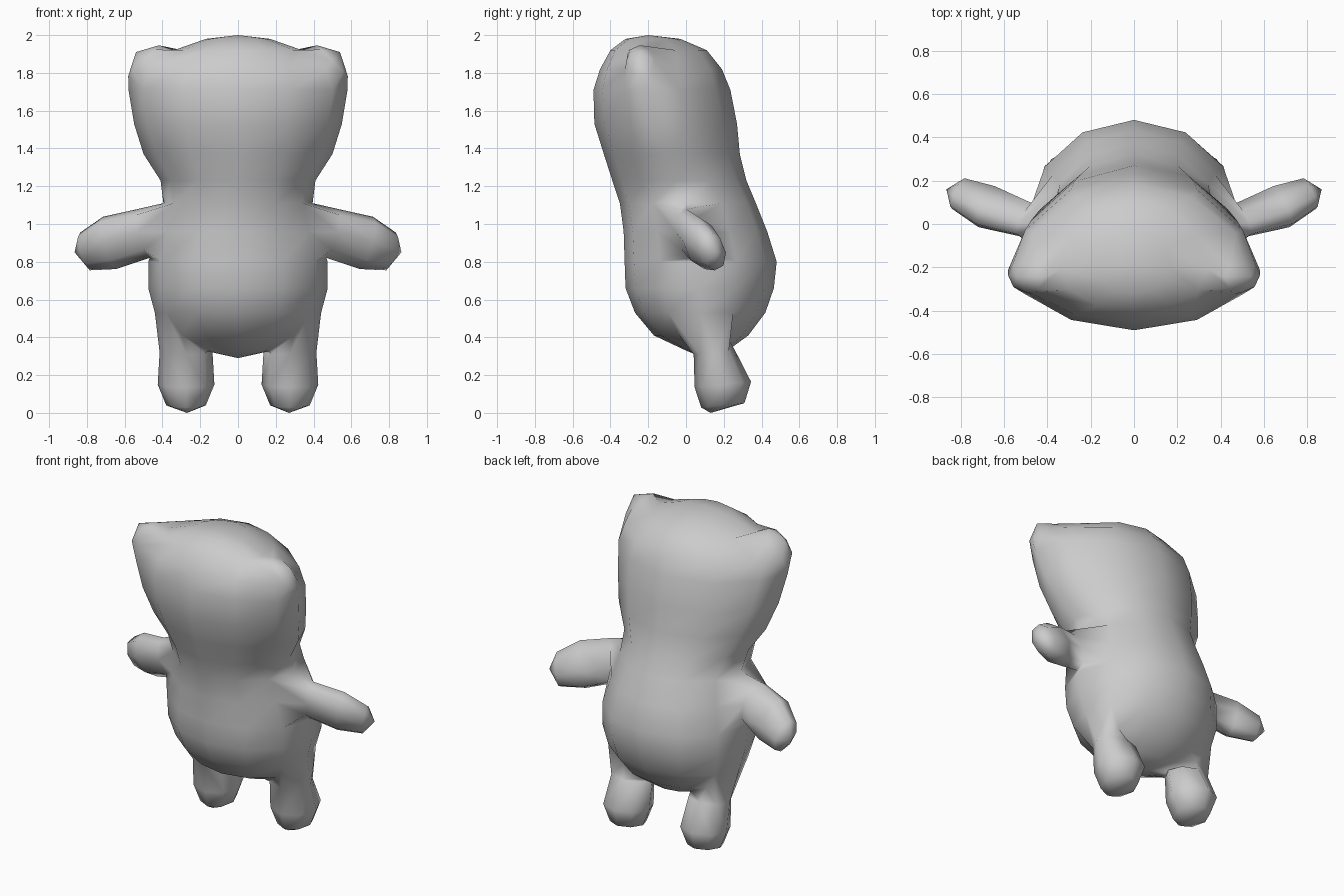
import bpy, bmesh, math
from mathutils import Vector

cube = bpy.data.objects.get("Cube")
if cube:
    bpy.data.objects.remove(cube)

grey = bpy.data.materials.new("soft_grey")
grey.use_nodes = True
colour = (0.6, 0.6, 0.6, 1)
grey.diffuse_color = colour
grey.node_tree.nodes["Principled BSDF"].inputs["Base Color"].default_value = colour

SIDES = 12
bm = bmesh.new()

# Body rings: height, half width, front y, back y, side y, side pinch
rings = [
    (0.33, 0.18, 0.00, 0.22, 0.10, 1.0),
    (0.41, 0.34, -0.17, 0.33, 0.10, 1.0),
    (0.53, 0.44, -0.27, 0.42, 0.08, 1.0),
    (0.66, 0.475, -0.32, 0.465, 0.07, 1.0),
    (0.80, 0.475, -0.325, 0.48, 0.05, 1.0),
    (0.96, 0.43, -0.33, 0.43, 0.03, 1.0),
    (1.11, 0.395, -0.35, 0.37, 0.00, 1.0),
    (1.23, 0.41, -0.39, 0.32, -0.05, 1.1),
    (1.37, 0.50, -0.435, 0.285, -0.10, 1.2),
    (1.53, 0.55, -0.485, 0.27, -0.16, 1.3),
    (1.71, 0.58, -0.49, 0.235, -0.21, 1.3),
    (1.82, 0.54, -0.455, 0.19, -0.22, 1.2),
    (1.92, 0.34, -0.40, 0.11, -0.21, 1.0),
    (1.98, 0.17, -0.32, -0.03, -0.20, 1.0),
]


def body_ring(z, w, front, back, side, pinch):
    verts = []
    for i in range(SIDES):
        a = math.tau * i / SIDES
        s = math.sin(a)
        depth = (back - side) if s > 0 else (side - front)
        y = side + math.copysign(abs(s) ** pinch, s) * depth
        verts.append(bm.verts.new((w * math.cos(a), y, z)))
    return verts


def bridge(lower, upper):
    n = len(lower)
    for i in range(n):
        j = (i + 1) % n
        bm.faces.new((lower[i], lower[j], upper[j], upper[i]))


def cap(ring, point):
    tip = bm.verts.new(point)
    for i in range(len(ring)):
        bm.faces.new((ring[i], ring[(i + 1) % len(ring)], tip))


body = [body_ring(*r) for r in rings]
for lower, upper in zip(body, body[1:]):
    bridge(lower, upper)
cap(body[0], (0, 0.10, 0.29))
cap(body[-1], (0, -0.20, 2.0))


def grow_limb(level, u, v, sections, tip):
    """Open the body at the side of one ring and grow a limb from the hole."""
    for sx in (1, -1):
        def flip(p):
            return Vector((p[0] * sx, p[1], p[2]))
        fu, fv = flip(u).normalized(), flip(v).normalized()
        root = body[level][0 if sx > 0 else SIDES // 2]
        hole = list({w for f in root.link_faces for w in f.verts if w != root})
        bm.verts.remove(root)
        mid = sum((w.co for w in hole), Vector()) / len(hole)

        def angle(w):
            return math.atan2((w.co - mid).dot(fv), (w.co - mid).dot(fu))
        hole.sort(key=angle)
        n = len(hole)
        start = sum(angle(w) - math.tau * i / n for i, w in enumerate(hole)) / n
        previous = hole
        for centre, ru, rv in sections:
            ring = []
            for i in range(n):
                a = start + math.tau * i / n
                p = flip(centre) + fu * ru * math.cos(a) + fv * rv * math.sin(a)
                ring.append(bm.verts.new(p))
            bridge(previous, ring)
            previous = ring
        cap(previous, flip(tip))


# Legs
grow_limb(1, (0, 1, 0.1), (1, 0, 0),
          [((0.275, 0.15, 0.32), 0.11, 0.14),
           ((0.275, 0.195, 0.15), 0.15, 0.15),
           ((0.275, 0.195, 0.04), 0.115, 0.105)],
          (0.27, 0.13, 0.0))
# Arms
grow_limb(5, (-0.25, 0.15, -0.95), (-0.35, 0.93, 0),
          [((0.50, 0.02, 0.95), 0.135, 0.08),
           ((0.68, 0.08, 0.90), 0.145, 0.10),
           ((0.81, 0.14, 0.855), 0.105, 0.075)],
          (0.865, 0.16, 0.85))
# Ears
grow_limb(11, (0.7, 0.05, -0.7), (0, 1, 0),
          [((0.50, -0.24, 1.865), 0.115, 0.075)],
          (0.54, -0.24, 1.91))

bmesh.ops.recalc_face_normals(bm, faces=bm.faces)
mesh = bpy.data.meshes.new("plush_body")
bm.to_mesh(mesh)
bm.free()
mesh.materials.append(grey)
mesh.shade_smooth()
obj = bpy.data.objects.new("plush_body", mesh)
bpy.context.collection.objects.link(obj)
